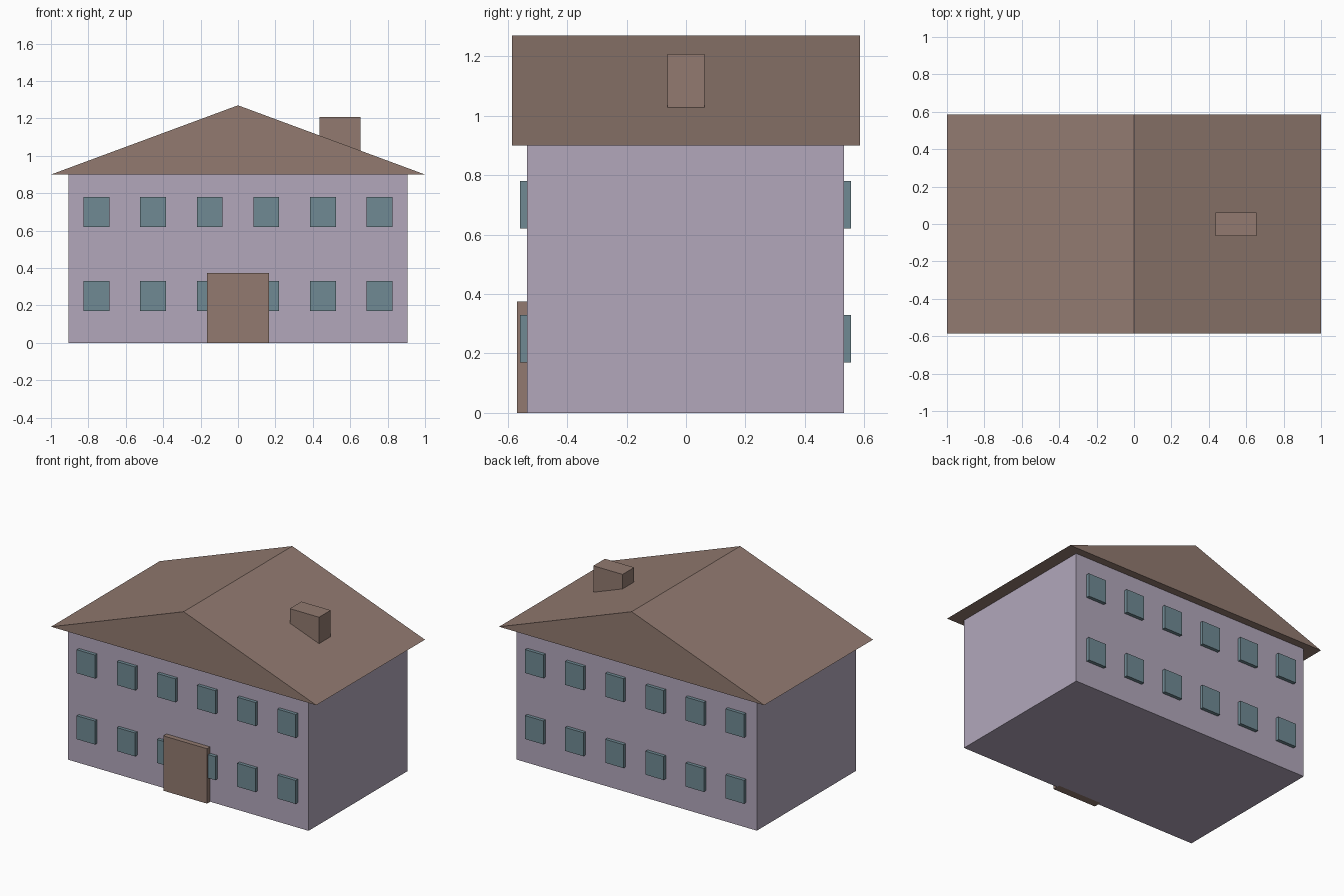
import bpy

cube = bpy.data.objects.get("Cube")
if cube:
    bpy.data.objects.remove(cube, do_unlink=True)


def material(name, colour):
    mat = bpy.data.materials.new(name)
    mat.use_nodes = True
    mat.diffuse_color = (*colour, 1)
    mat.node_tree.nodes["Principled BSDF"].inputs["Base Color"].default_value = (*colour, 1)
    return mat


lilac = material("lilac_wall", (0.445, 0.386, 0.497))
brown = material("warm_brown", (0.287, 0.195, 0.162))
teal = material("teal_glass", (0.162, 0.254, 0.296))


def prism(name, profile, y0, y1, mat):
    """Extrude an x-z outline (counter-clockwise from the front) from y0 back to y1."""
    n = len(profile)
    verts = [(x, y, z) for y in (y0, y1) for x, z in profile]
    faces = [list(range(n)), list(range(2 * n - 1, n - 1, -1))]
    faces += [[i, i + n, (i + 1) % n + n, (i + 1) % n] for i in range(n)]
    mesh = bpy.data.meshes.new(name)
    mesh.from_pydata(verts, [], faces)
    mesh.materials.append(mat)
    obj = bpy.data.objects.new(name, mesh)
    bpy.context.collection.objects.link(obj)
    return obj


def box(name, x0, x1, y0, y1, z0, z1, mat):
    return prism(name, [(x0, z0), (x1, z0), (x1, z1), (x0, z1)], y0, y1, mat)


# Walls, gabled roof, chimney and door
FRONT, BACK, EAVES = -0.535, 0.532, 0.9
box("walls", -0.907, 0.907, FRONT, BACK, 0, EAVES, lilac)
prism("roof", [(-1, EAVES), (1, EAVES), (0, 1.27)], -0.585, 0.585, brown)
box("chimney", 0.435, 0.655, -0.063, 0.062, 0.95, 1.208, brown)
box("door", -0.165, 0.165, -0.569, FRONT + 0.02, 0, 0.374, brown)

# Two rows of six windows on the front and back
for side, y0, y1 in (("front", FRONT - 0.023, FRONT + 0.02),
                     ("back", BACK - 0.02, BACK + 0.023)):
    for row, z in (("lower", 0.25), ("upper", 0.70)):
        for i in range(6):
            x = (i - 2.5) * 0.3025
            box(f"{side}_{row}_window_{i + 1}", x - 0.069, x + 0.069,
                y0, y1, z - 0.08, z + 0.08, teal)
